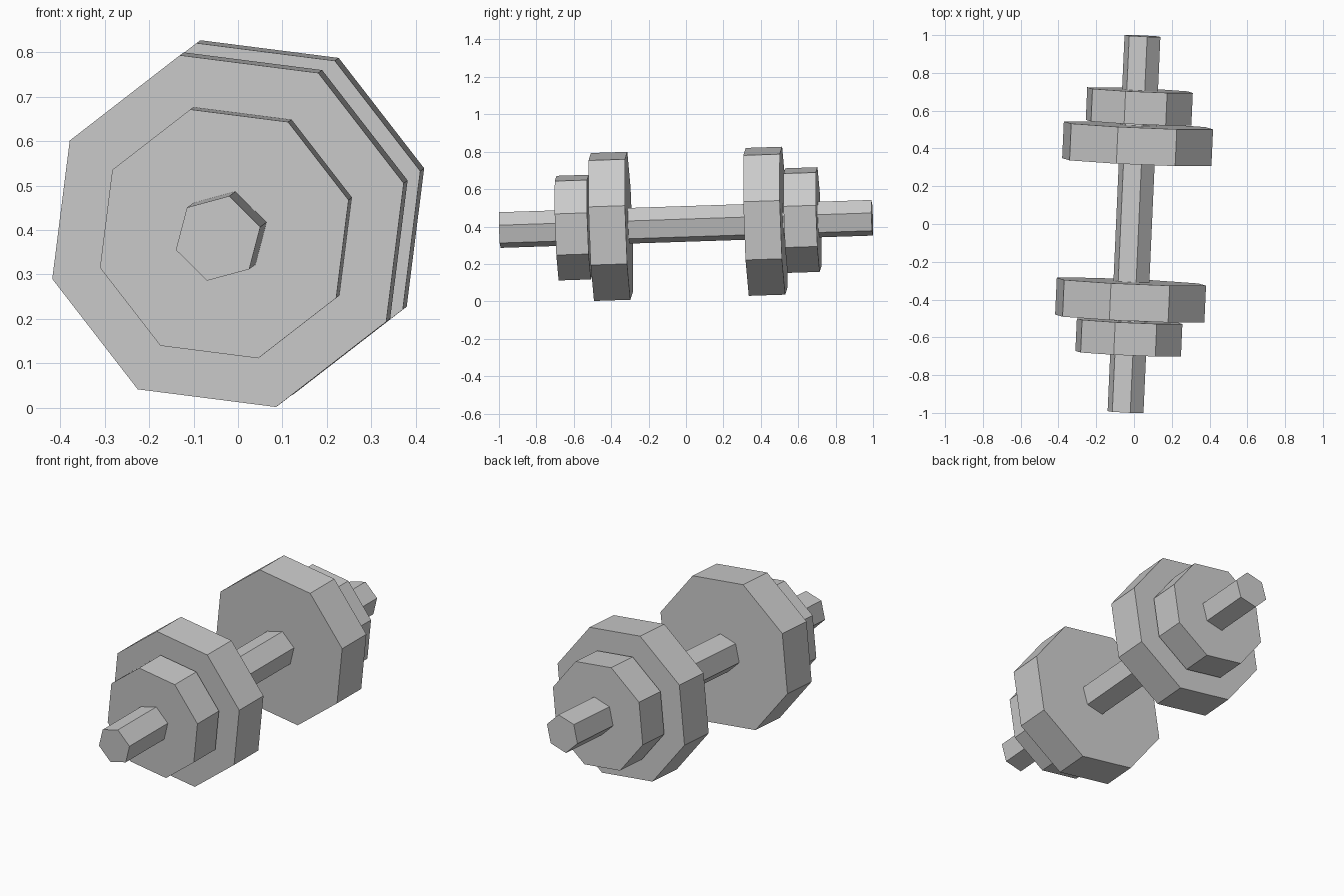
import bpy, bmesh
from math import sin, cos, radians, tau
from mathutils import Matrix, Vector

cube = bpy.data.objects.get("Cube")
if cube:
    bpy.data.objects.remove(cube, do_unlink=True)

# One plain grey metal
grey = bpy.data.materials.new("grey metal")
grey.use_nodes = True
COLOUR = (0.6, 0.6, 0.6, 1)
grey.diffuse_color = COLOUR
grey.node_tree.nodes["Principled BSDF"].inputs["Base Color"].default_value = COLOUR

# Frame of the slightly tilted bar: local y runs along the bar
axis = Vector((0.045, 1, 0.033)).normalized()
side = Vector((1, 0, 0))
side = (side - axis * side.dot(axis)).normalized()
up = side.cross(axis)
FRAME = Matrix.Translation((0, 0, 0.414)) @ Matrix((side, axis, up)).transposed().to_4x4()
ROLL = radians(15.3)


def prism(name, sides, radius, start, end):
    """Flat-sided disc or rod between two distances along the bar."""
    bm = bmesh.new()
    ring = []
    for i in range(sides):
        a = ROLL + tau * i / sides
        ring.append(bm.verts.new((radius * cos(a), start, radius * sin(a))))
    cap = bm.faces.new(ring)
    result = bmesh.ops.extrude_face_region(bm, geom=[cap], use_keep_orig=True)
    moved = [v for v in result["geom"] if isinstance(v, bmesh.types.BMVert)]
    bmesh.ops.translate(bm, vec=(0, end - start, 0), verts=moved)
    bmesh.ops.recalc_face_normals(bm, faces=bm.faces)
    bm.transform(FRAME)
    mesh = bpy.data.meshes.new(name)
    bm.to_mesh(mesh)
    bm.free()
    mesh.materials.append(grey)
    obj = bpy.data.objects.new(name, mesh)
    bpy.context.collection.objects.link(obj)
    return obj


# Bar
prism("bar", 6, 0.0985, -0.997, 0.997)

# Weight plates, large inside and small outside
for end, sign, shift in (("front", -1, 0), ("back", 1, 0.022)):
    for size, radius, inner, outer in (("large", 0.41, 0.306, 0.501),
                                       ("small", 0.29, 0.515, 0.688)):
        a, b = sorted((sign * (inner + shift), sign * (outer + shift)))
        prism(f"{end}_{size}_plate", 8, radius, a, b)
